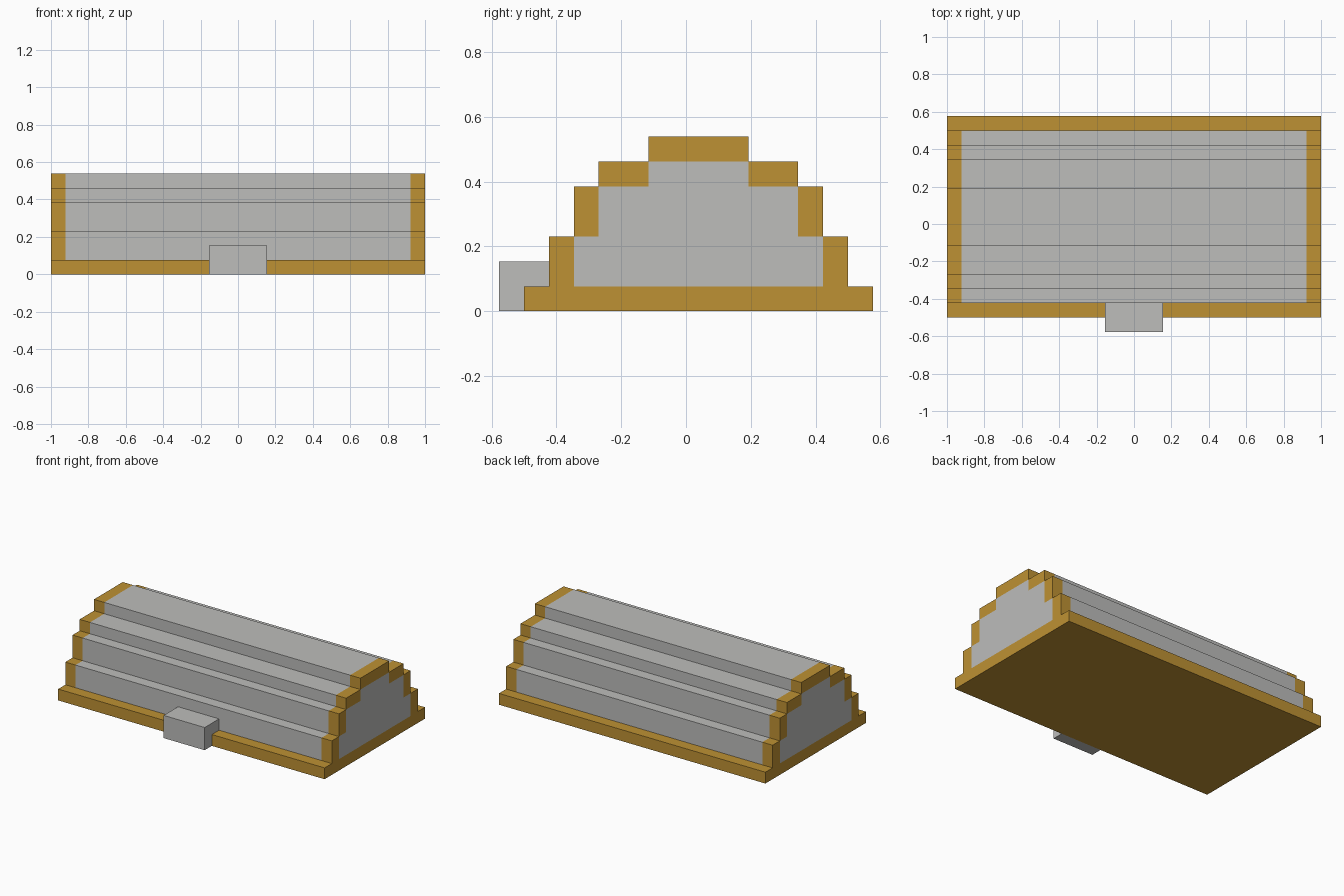
import bpy
import bmesh

if "Cube" in bpy.data.objects:
    bpy.data.objects.remove(bpy.data.objects["Cube"])

U = 1 / 13                 # one block
HALF = 13                  # half length in blocks
RIM = 12                   # where the end trim begins

# Terrace layers in blocks: bottom, top, front y, back y
LAYERS = [
    (0, 1, -6.5, 7.5),
    (1, 3, -5.5, 6.5),
    (3, 5, -4.5, 5.5),
    (5, 6, -3.5, 4.5),
    (6, 7, -1.5, 2.5),
]


def material(name, color):
    mat = bpy.data.materials.new(name)
    mat.diffuse_color = (*color, 1)
    mat.use_nodes = True
    mat.node_tree.nodes["Principled BSDF"].inputs["Base Color"].default_value = mat.diffuse_color
    return mat


ochre = material("ochre_trim", (0.515, 0.283, 0.033))
grey = material("light_grey", (0.508, 0.508, 0.497))
OCHRE, GREY = 0, 1


def quad(bm, points, mat):
    face = bm.faces.new([bm.verts.new([c * U for c in p]) for p in points])
    face.material_index = mat


def finish(bm, name, mats):
    bmesh.ops.remove_doubles(bm, verts=bm.verts, dist=1e-5)
    bmesh.ops.recalc_face_normals(bm, faces=bm.faces)
    mesh = bpy.data.meshes.new(name)
    bm.to_mesh(mesh)
    bm.free()
    for m in mats:
        mesh.materials.append(m)
    obj = bpy.data.objects.new(name, mesh)
    bpy.context.collection.objects.link(obj)
    return obj


def strip(bm, a, b, mat):
    """Lengthwise strip between two (y, z) points, with trim at both ends."""
    for x0, x1, m in ((-HALF, -RIM, OCHRE), (-RIM, RIM, mat), (RIM, HALF, OCHRE)):
        quad(bm, [(x0, *a), (x1, *a), (x1, *b), (x0, *b)], m)


# Terraced building shell
bm = bmesh.new()
for i, (z0, z1, y0, y1) in enumerate(LAYERS):
    mat = OCHRE if i == 0 else GREY
    # risers, front and back
    strip(bm, (y0, z0), (y0, z1), mat)
    strip(bm, (y1, z0), (y1, z1), mat)
    # treads, or the roof on the last layer
    if i + 1 < len(LAYERS):
        n0, n1 = LAYERS[i + 1][2:]
        strip(bm, (y0, z1), (n0, z1), mat)
        strip(bm, (n1, z1), (y1, z1), mat)
        cells = [(y0, n0, OCHRE), (n0, n1, mat), (n1, y1, OCHRE)]
    else:
        strip(bm, (y0, z1), (y1, z1), mat)
        cells = [(y0, y1, OCHRE)]
    # end walls: grey infill framed by trim
    for x in (-HALF, HALF):
        for a, b, m in cells:
            quad(bm, [(x, a, z0), (x, b, z0), (x, b, z1), (x, a, z1)], m)
# underside
strip(bm, (LAYERS[0][2], 0), (LAYERS[0][3], 0), OCHRE)
finish(bm, "terraced_building", [ochre, grey])

# Entrance block, lapping over the base edge
profile = [(-7.5, 0), (-6.5, 0), (-6.5, 1), (-5.5, 1), (-5.5, 2), (-7.5, 2)]
bm = bmesh.new()
face = bm.faces.new([bm.verts.new((-2 * U, y * U, z * U)) for y, z in profile])
ext = bmesh.ops.extrude_face_region(bm, geom=[face], use_keep_orig=True)
moved = [g for g in ext["geom"] if isinstance(g, bmesh.types.BMVert)]
bmesh.ops.translate(bm, verts=moved, vec=(4 * U, 0, 0))
finish(bm, "entrance_block", [grey])
